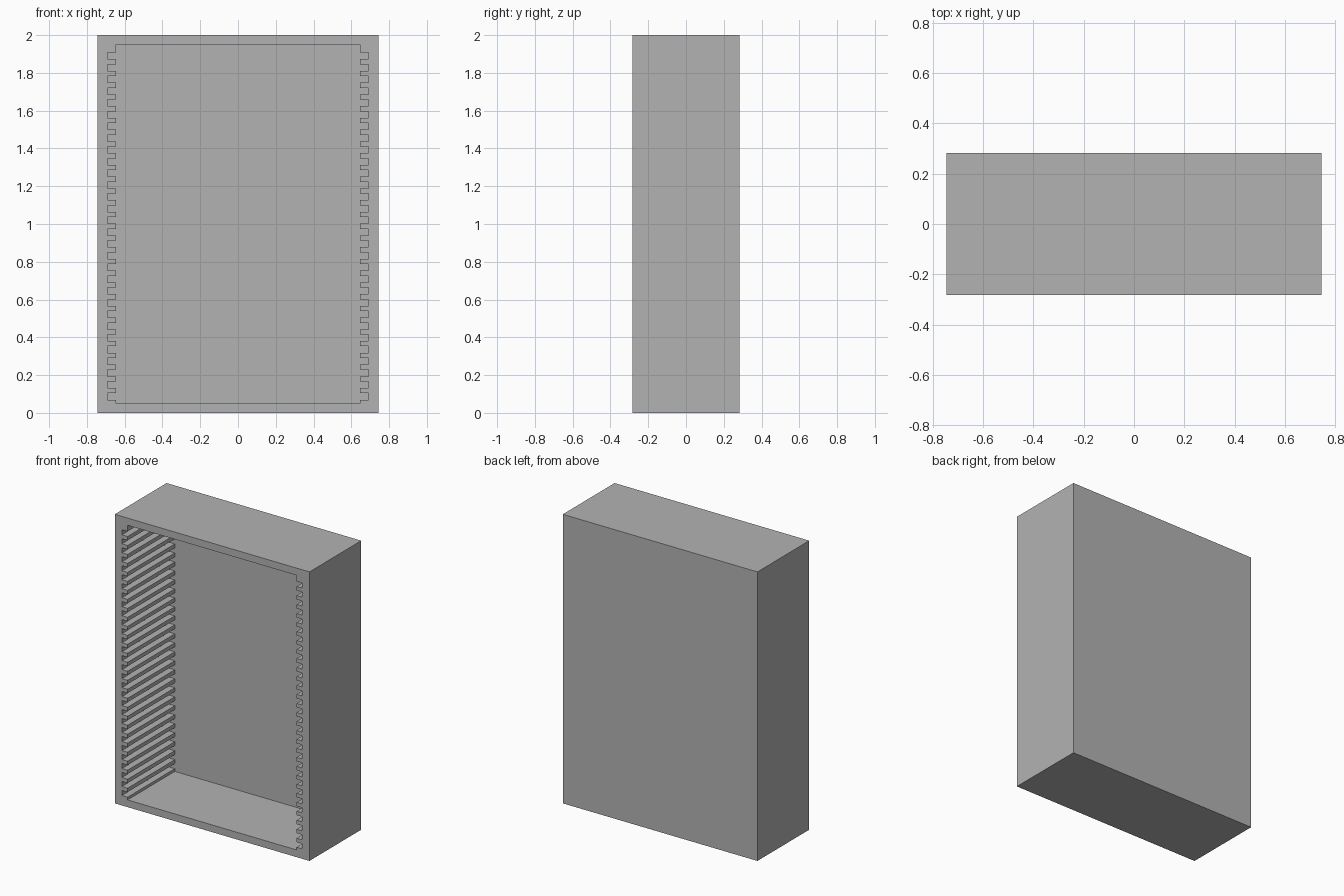
import bpy, bmesh

cube = bpy.data.objects.get("Cube")
if cube:
    bpy.data.objects.remove(cube, do_unlink=True)

# Overall size, wall and slot measures
HALF_W, HALF_D, HEIGHT = 0.745, 0.283, 2.0
WALL = 0.05
INNER, SLOT_X = 0.647, 0.69
SLOTS, PITCH, SLOT_H, FIRST = 30, 0.0622, 0.035, 0.069

grey = bpy.data.materials.new("plain grey")
grey.use_nodes = True
colour = (0.45, 0.45, 0.45, 1)
grey.diffuse_color = colour
grey.node_tree.nodes["Principled BSDF"].inputs["Base Color"].default_value = colour


def prism(name, outline, y0, y1):
    """Extrude an (x, z) outline from y0 to y1."""
    bm = bmesh.new()
    face = bm.faces.new([bm.verts.new((x, y0, z)) for x, z in outline])
    new = bmesh.ops.extrude_face_region(bm, geom=[face])["geom"]
    verts = [v for v in new if isinstance(v, bmesh.types.BMVert)]
    bmesh.ops.translate(bm, verts=verts, vec=(0, y1 - y0, 0))
    bmesh.ops.recalc_face_normals(bm, faces=bm.faces)
    mesh = bpy.data.meshes.new(name)
    bm.to_mesh(mesh)
    bm.free()
    mesh.materials.append(grey)
    obj = bpy.data.objects.new(name, mesh)
    bpy.context.collection.objects.link(obj)
    return obj


# Solid cabinet block
body = prism("slotted_cabinet", [(-HALF_W, 0), (HALF_W, 0),
             (HALF_W, HEIGHT), (-HALF_W, HEIGHT)], -HALF_D, HALF_D)

# Cavity outline: right edge with shelf slots, then mirrored
edge = [(INNER, WALL)]
for i in range(SLOTS):
    low = FIRST + i * PITCH
    high = low + SLOT_H
    edge += [(INNER, low), (SLOT_X, low), (SLOT_X, high), (INNER, high)]
edge.append((INNER, HEIGHT - WALL))
outline = edge + [(-x, z) for x, z in reversed(edge)]
cutter = prism("cavity_cutter", outline, -HALF_D - WALL, HALF_D - WALL)
cutter.hide_render = True

# Hollow the block from the front, leaving the back panel
cut = body.modifiers.new("cavity", "BOOLEAN")
cut.operation = "DIFFERENCE"
cut.solver = "EXACT"
cut.object = cutter
bpy.context.view_layer.objects.active = body
bpy.ops.object.modifier_apply(modifier=cut.name)
bpy.data.objects.remove(cutter, do_unlink=True)
